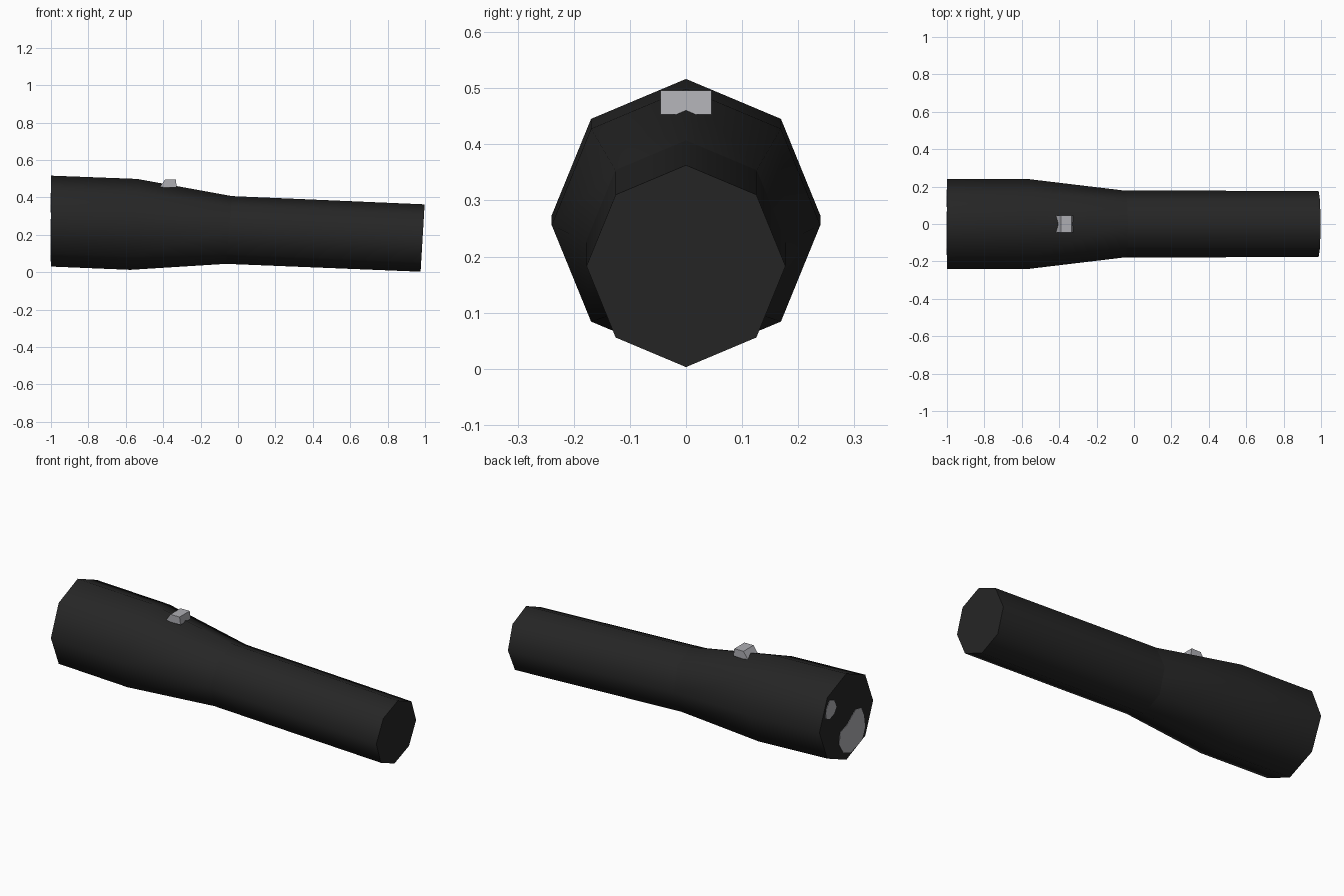
import bpy, bmesh, math

if "Cube" in bpy.data.objects:
    bpy.data.objects.remove(bpy.data.objects["Cube"])


def material(name, rgb):
    m = bpy.data.materials.new(name)
    m.diffuse_color = (*rgb, 1)
    m.use_nodes = True
    m.node_tree.nodes["Principled BSDF"].inputs["Base Color"].default_value = m.diffuse_color
    return m


BLACK = material("black rubber", (0.019, 0.019, 0.019))
GREY = material("light grey", (0.42, 0.42, 0.45))


def finish(name, bm, mat, smooth=False):
    bmesh.ops.recalc_face_normals(bm, faces=bm.faces)
    me = bpy.data.meshes.new(name)
    bm.to_mesh(me)
    bm.free()
    me.materials.append(mat)
    ob = bpy.data.objects.new(name, me)
    bpy.context.collection.objects.link(ob)
    if smooth:
        bpy.ops.object.select_all(action='DESELECT')
        ob.select_set(True)
        bpy.context.view_layer.objects.active = ob
        bpy.ops.object.shade_smooth_by_angle(angle=math.radians(60))
    return ob


def tube(name, rings, sides=8):
    """Capped octagonal tube; each ring is (x, z, radius, lean along x)."""
    bm = bmesh.new()
    loops = []
    for x, z, r, lean in rings:
        loop = []
        for i in range(sides):
            a = 2 * math.pi * i / sides
            h = r * math.cos(a)
            loop.append(bm.verts.new((x + lean * h, r * math.sin(a) * 0.985, z + h)))
        loops.append(loop)
    for a, b in zip(loops, loops[1:]):
        for i in range(sides):
            j = (i + 1) % sides
            bm.faces.new((a[i], a[j], b[j], b[i]))
    bm.faces.new(loops[0])
    bm.faces.new(loops[-1])
    return finish(name, bm, BLACK, smooth=True)


def prism(name, points, to_3d, depth, mat):
    """Extrude a 2D outline by a depth vector."""
    bm = bmesh.new()
    f = bm.faces.new([bm.verts.new(to_3d(*p)) for p in points])
    r = bmesh.ops.extrude_face_region(bm, geom=[f])
    vs = [g for g in r["geom"] if isinstance(g, bmesh.types.BMVert)]
    bmesh.ops.translate(bm, verts=vs, vec=depth)
    return finish(name, bm, mat)


# Flared head and straight handle
tube("head", [(-1.0, 0.2735, 0.243, 0),
              (-0.558, 0.256, 0.243, 0.075),
              (-0.048, 0.226, 0.181, 0.09)])
tube("handle", [(-0.048, 0.226, 0.181, 0.09),
                (0.987, 0.183, 0.180, 0.06)])

# Sliding switch with a sloped front
prism("switch", [(-0.42, 0.453), (-0.39, 0.496), (-0.333, 0.496), (-0.327, 0.453)],
      lambda x, z: (x, -0.045, z), (0, 0.09, 0), GREY)

# Visible lens patches on the front face (y, height from face centre)
large = [(-0.08, 0.01), (-0.13, 0.0), (-0.155, -0.05), (-0.165, -0.12), (-0.14, -0.18),
         (-0.09, -0.2), (-0.036, -0.215), (0.03, -0.19), (0.066, -0.134),
         (0.055, -0.066), (0.0, -0.05), (-0.04, -0.02)]
small = [(0.15, 0.15), (0.11, 0.135), (0.09, 0.09), (0.11, 0.06),
         (0.15, 0.045), (0.185, 0.06), (0.18, 0.11)]
for name, pts in (("lens_large_patch", large), ("lens_small_patch", small)):
    prism(name, pts, lambda y, z: (-1.002, y, 0.2735 + z), (0.004, 0, 0), GREY)
